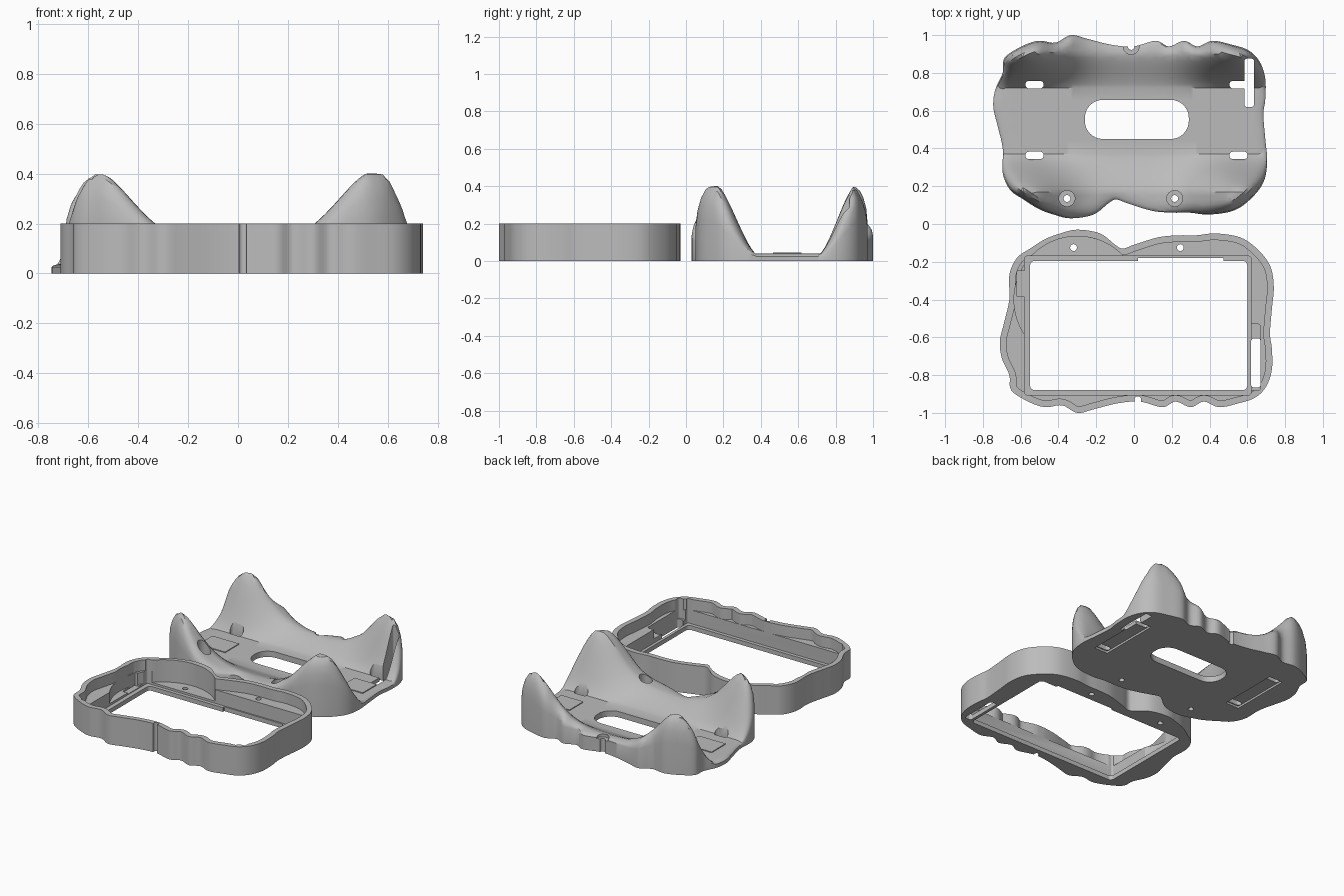
import bpy, bmesh, math
from mathutils import Vector, kdtree
from mathutils.geometry import delaunay_2d_cdt

if "Cube" in bpy.data.objects:
    bpy.data.objects.remove(bpy.data.objects["Cube"], do_unlink=True)

grey = bpy.data.materials.new("plain grey")
grey.use_nodes = True
grey.diffuse_color = (0.5, 0.5, 0.5, 1)
grey.node_tree.nodes["Principled BSDF"].inputs["Base Color"].default_value = (0.5, 0.5, 0.5, 1)

# Wavy outline shared by both parts, in hundredths, counterclockwise
CONTROL = [(-30, 3), (-18, 5), (-10, 11), (-6, 13), (0, 11), (13, 7), (24, 6), (33, 6),
           (43, 5), (56, 7), (65, 13), (72, 22), (74, 33), (73, 45), (72, 58), (73, 66),
           (73, 77), (70, 86), (64, 92), (55, 95), (45, 97), (37, 94), (30, 97), (22, 94),
           (15, 97), (3, 94), (-9, 95), (-21, 98), (-30, 100), (-38, 96), (-47, 97),
           (-56, 94), (-65, 88), (-66, 80), (-70, 71), (-71, 62), (-69, 53), (-66, 40),
           (-66, 27), (-62, 18), (-55, 13), (-47, 8), (-39, 5)]


def smooth_loop(points, steps):
    """Closed Catmull-Rom curve through the points."""
    pts = [Vector(p) / 100 for p in points]
    n, out = len(pts), []
    for i in range(n):
        a, b, c, d = (pts[(i + k) % n] for k in (-1, 0, 1, 2))
        for s in range(steps):
            t = s / steps
            out.append(0.5 * (2 * b + (c - a) * t + (2 * a - 5 * b + 4 * c - d) * t * t
                              + (3 * b - a - 3 * c + d) * t ** 3))
    return out


def inward_normals(loop):
    n = len(loop)
    tangents = [(loop[(i + 1) % n] - loop[i - 1]).normalized() for i in range(n)]
    return [Vector((-t.y, t.x)) for t in tangents]


def inset(loop, amount):
    return [p + m * amount for p, m in zip(loop, inward_normals(loop))]


def rounded_box(x0, x1, y0, y1, r, steps=8):
    pts = []
    corners = [(x1 - r, y1 - r), (x0 + r, y1 - r), (x0 + r, y0 + r), (x1 - r, y0 + r)]
    for k, (cx, cy) in enumerate(corners):
        for s in range(steps + 1):
            a = (k + s / steps) * math.pi / 2
            p = Vector((cx + r * math.cos(a), cy + r * math.sin(a)))
            if not pts or (p - pts[-1]).length > 1e-4:
                pts.append(p)
    if (pts[0] - pts[-1]).length < 1e-4:
        pts.pop()
    return pts


def disc(x, y, r, steps=8):
    return rounded_box(x - r, x + r, y - r, y + r, r, steps)


def finish(name, bm):
    bmesh.ops.recalc_face_normals(bm, faces=bm.faces)
    mesh = bpy.data.meshes.new(name)
    bm.to_mesh(mesh)
    bm.free()
    mesh.materials.append(grey)
    obj = bpy.data.objects.new(name, mesh)
    bpy.context.collection.objects.link(obj)
    return obj


def prism(name, loop, z0, z1):
    bm = bmesh.new()
    low = [bm.verts.new((p.x, p.y, z0)) for p in loop]
    high = [bm.verts.new((p.x, p.y, z1)) for p in loop]
    bm.faces.new(low)
    bm.faces.new(high)
    for i in range(len(loop)):
        bm.faces.new((low[i - 1], low[i], high[i], high[i - 1]))
    return finish(name, bm)


def activate(obj):
    bpy.ops.object.select_all(action='DESELECT')
    obj.select_set(True)
    bpy.context.view_layer.objects.active = obj


def cut(obj, loop, z0, z1):
    cutter = prism("cutter", loop, z0, z1)
    cutter.hide_render = True
    mod = obj.modifiers.new("cut", 'BOOLEAN')
    mod.operation, mod.solver, mod.object = 'DIFFERENCE', 'EXACT', cutter
    activate(obj)
    bpy.ops.object.modifier_apply(modifier=mod.name)
    bpy.data.objects.remove(cutter, do_unlink=True)


def shade(obj):
    activate(obj)
    bpy.ops.object.shade_smooth_by_angle(angle=math.radians(32))


outline = smooth_loop(CONTROL, 5)
ABOVE, BELOW = 0.6, -0.1

# Front frame: thin rim, shelf, screen pocket and window
ring = [Vector((p.x, -p.y)) for p in reversed(outline)]
frame = prism("window_frame", ring, 0, 0.2)
cut(frame, inset(ring, 0.035), 0.125, ABOVE)
cut(frame, disc(-0.3, -0.4, 0.335, 20), 0.045, ABOVE)
cut(frame, rounded_box(-0.58, 0.62, -0.905, -0.17, 0.015), 0.03, ABOVE)
cut(frame, rounded_box(-0.55, 0.6, -0.88, -0.195, 0.025), BELOW, ABOVE)
# Side notch, tab gap, slot and screw holes
cut(frame, rounded_box(-0.62, -0.57, -0.385, -0.25, 0.004), 0.035, ABOVE)
cut(frame, rounded_box(0.02, 0.475, -0.2, -0.18, 0.004), BELOW, ABOVE)
cut(frame, rounded_box(0.61, 0.67, -0.88, -0.53, 0.015), 0.06, ABOVE)
cut(frame, rounded_box(0.62, 0.67, -0.865, -0.605, 0.015), BELOW, ABOVE)
for x, y in ((-0.32, -0.125), (0.245, -0.125), (0.02, -0.93)):
    cut(frame, disc(x, y, 0.018), BELOW, ABOVE)
shade(frame)

# Rear cradle: flat plate between two saddle walls with four horns
PLATE, FRONT_CREASE, BACK_CREASE, EDGE = 0.04, 0.37, 0.72, 0.065
shell = [p - Vector((0.035, 0)) for p in outline]
normals = inward_normals(shell)
tree = kdtree.KDTree(len(shell))
for i, p in enumerate(shell):
    tree.insert((p.x, p.y, 0), i)
tree.balance()


def edge_depth(x, y):
    i = tree.find((x, y, 0))[1]
    return (Vector((x, y)) - shell[i]).dot(normals[i])


def height(x, y):
    rise = max((FRONT_CREASE - y) / 0.2, (y - BACK_CREASE) / 0.18)
    t = min(max(rise, 0), 1)
    rise = 0.6 * t + 0.4 * t * t * (3 - 2 * t)
    offset = max(0, min(abs(x + 0.575), abs(x - 0.55)) - 0.005)
    horn = math.exp(-(offset / 0.215) ** 1.8)
    near = 1 - min(max(edge_depth(x, y), 0) / EDGE, 1)
    round_off = 1 - math.sqrt(1 - near * near)
    z = PLATE + rise * (0.07 + 0.3 * horn)
    return min(z, 0.4) - round_off * (0.015 + 0.17 * horn * rise)


points = list(shell)
for depth in (0.006, 0.018, 0.035, 0.052):
    points += inset(shell, depth)
rows = [FRONT_CREASE - 0.02 * k for k in range(1, 18)]
rows += [BACK_CREASE + 0.02 * k for k in range(1, 15)]
rows += [FRONT_CREASE + 0.07 * k for k in range(1, 5)]
for y in rows:
    for k in range(73):
        x = -0.75 + 0.02 * k
        if edge_depth(x, y) > EDGE:
            points.append(Vector((x, y)))
creases = []
for y in (FRONT_CREASE, BACK_CREASE):
    first = len(points)
    points += [Vector((-0.68 + 0.02 * k, y)) for k in range(68)]
    creases += [(first + k, first + k + 1) for k in range(67)]
result = delaunay_2d_cdt(points, creases, [list(range(len(shell)))], 1, 1e-5)

bm = bmesh.new()
verts = [bm.verts.new((p.x, p.y, height(p.x, p.y))) for p in result[0]]
for tri in result[2]:
    bm.faces.new([verts[i] for i in tri])
bmesh.ops.delete(bm, geom=[v for v in bm.verts if not v.link_faces], context='VERTS')
# Outer wall and flat underside
rim = [e for e in bm.edges if e.is_boundary]
skirt = bmesh.ops.extrude_edge_only(bm, edges=rim)["geom"]
for v in skirt:
    if isinstance(v, bmesh.types.BMVert):
        v.co.z = 0
bmesh.ops.contextual_create(bm, geom=[e for e in skirt if isinstance(e, bmesh.types.BMEdge)])
cradle = finish("cradle", bm)

# Grip opening, side slot and counterbored screw holes
cut(cradle, rounded_box(-0.26, 0.29, 0.45, 0.657, 0.095), BELOW, ABOVE)
cut(cradle, rounded_box(0.585, 0.635, 0.62, 0.875, 0.012), BELOW, ABOVE)
for x, y in ((-0.355, 0.135), (0.215, 0.135), (-0.015, 0.94)):
    cut(cradle, disc(x, y, 0.042), 0.09, ABOVE)
    cut(cradle, disc(x, y, 0.018), BELOW, ABOVE)
# Strap slots with a shallow groove underneath
for x in (-0.575, 0.505):
    for y in (0.343, 0.718):
        cut(cradle, rounded_box(x, x + 0.097, y, y + 0.04, 0.0199), BELOW, ABOVE)
    cut(cradle, rounded_box(x - 0.003, x + 0.1, 0.335, 0.765, 0.006), BELOW, 0.014)
shade(cradle)

# Square pads on the plate
for name, x0, x1 in (("right_pad", -0.63, -0.425), ("left_pad", 0.465, 0.635)):
    prism(name, rounded_box(x0, x1, 0.465, 0.618, 0.002), 0.037, 0.046)
